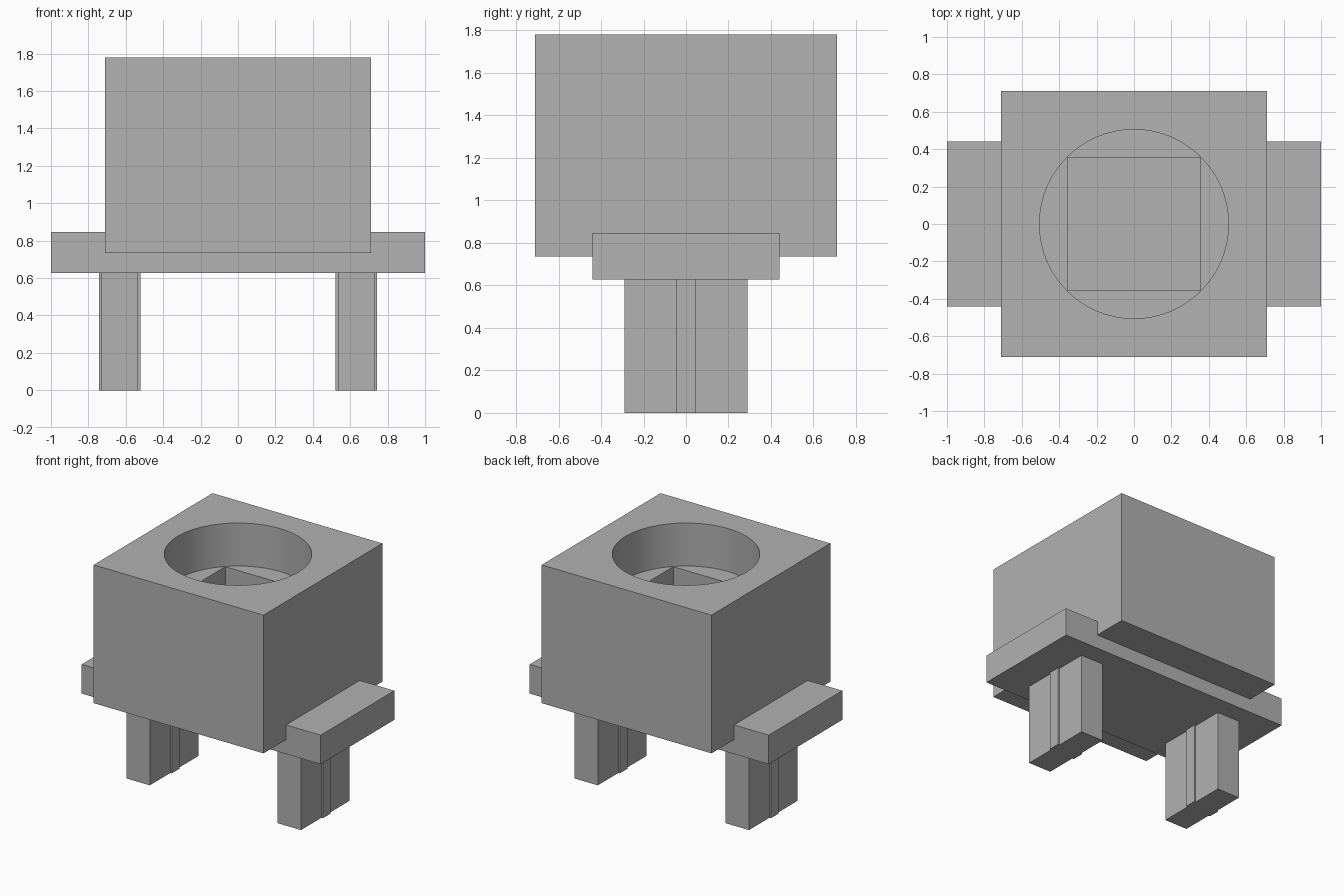
import bpy
import math

default = bpy.data.objects.get("Cube")
if default:
    bpy.data.objects.remove(default, do_unlink=True)

grey = bpy.data.materials.new("plain_grey")
grey.use_nodes = True
colour = (0.445, 0.445, 0.445, 1)
grey.diffuse_color = colour
grey.node_tree.nodes["Principled BSDF"].inputs["Base Color"].default_value = colour


def box(name, low, high):
    """Axis-aligned box between two corners."""
    bpy.ops.mesh.primitive_cube_add(size=1)
    obj = bpy.context.object
    obj.name = name
    for v in obj.data.vertices:
        v.co = [low[i] if v.co[i] < 0 else high[i] for i in range(3)]
    obj.data.materials.append(grey)
    return obj


def cut(target, cutter):
    """Subtract the cutter from the target, then discard it."""
    cutter.hide_render = True
    mod = target.modifiers.new("cut", 'BOOLEAN')
    mod.operation = 'DIFFERENCE'
    mod.solver = 'EXACT'
    mod.object = cutter
    bpy.ops.object.select_all(action='DESELECT')
    target.select_set(True)
    bpy.context.view_layer.objects.active = target
    bpy.ops.object.modifier_apply(modifier=mod.name)
    bpy.data.objects.remove(cutter, do_unlink=True)


# Heights shared by the parts
top, body_base, bore_floor, pit_floor = 1.78, 0.735, 1.455, 1.1
plate_base, plate_top = 0.627, 0.847

# Block body with a square pit below a round bore
body = box("body", (-0.71, -0.71, body_base), (0.71, 0.71, top))
cut(body, box("pit_cutter", (-0.355, -0.355, pit_floor), (0.355, 0.355, top + 0.1)))
bpy.ops.mesh.primitive_cylinder_add(vertices=96, radius=0.505, depth=1,
                                    location=(0, 0, bore_floor + 0.5))
bore = bpy.context.object
bore.data.materials.append(grey)
cut(body, bore)
bpy.ops.object.shade_smooth_by_angle(angle=math.radians(30))

# Wide plate under the body
box("base_plate", (-1, -0.44, plate_base), (1, 0.44, plate_top))

# Two legs, each with a narrow rib on its inner and outer face
for side, sign in (("left", 1), ("right", -1)):
    def mirrored(name, inner, outer, half_depth):
        xs = sorted((sign * inner, sign * outer))
        return box(name, (xs[0], -half_depth, 0), (xs[1], half_depth, plate_base))

    mirrored(side + "_leg", 0.535, 0.73, 0.29)
    mirrored(side + "_leg_inner_rib", 0.522, 0.535, 0.045)
    mirrored(side + "_leg_outer_rib", 0.73, 0.743, 0.045)
